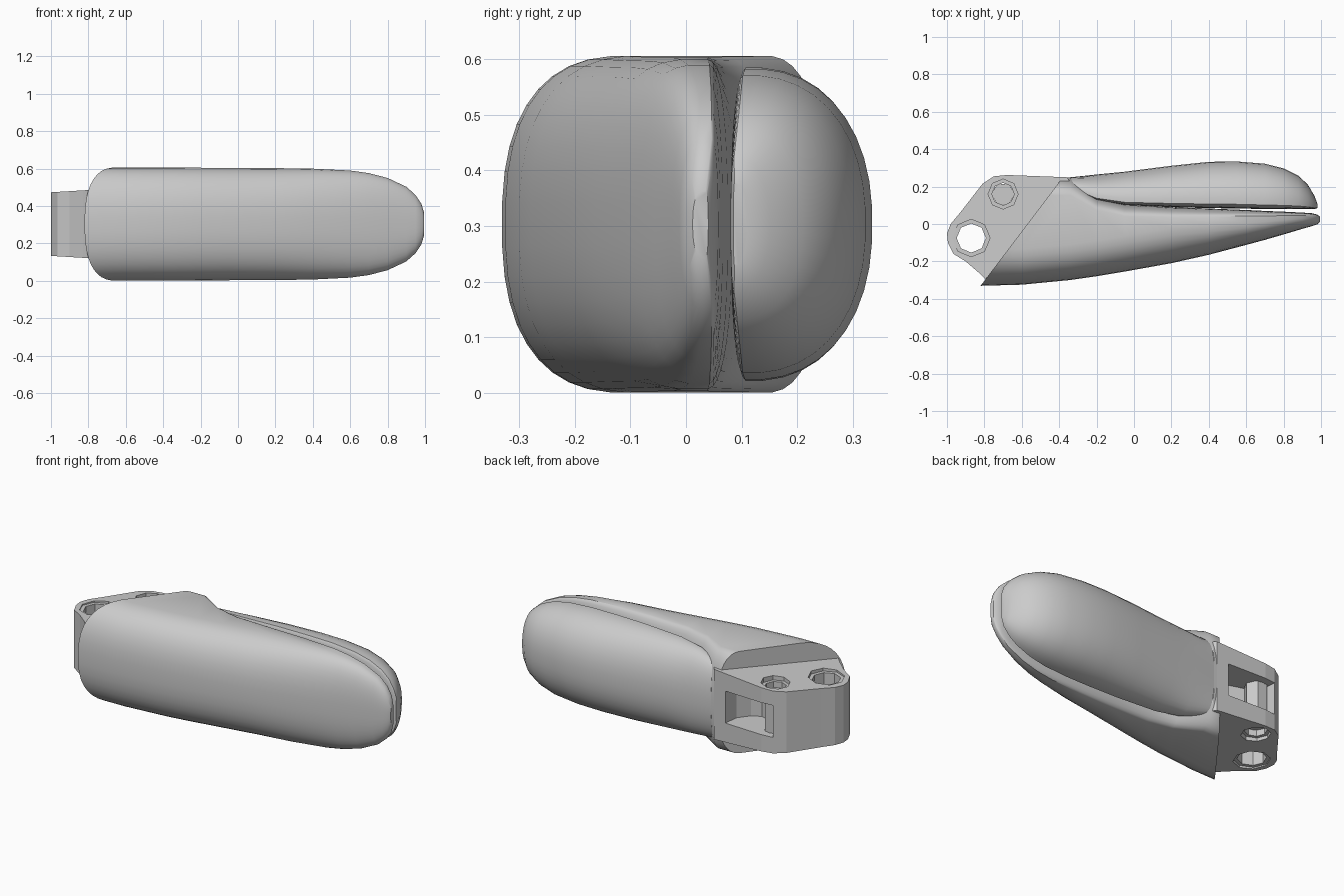
import bpy, bmesh
from math import sin, cos, pi
from mathutils import Vector

cube = bpy.data.objects.get("Cube")
if cube:
    bpy.data.objects.remove(cube, do_unlink=True)

grey = bpy.data.materials.new("light_grey")
grey.use_nodes = True
grey.diffuse_color = (0.6, 0.6, 0.6, 1)
grey.node_tree.nodes["Principled BSDF"].inputs["Base Color"].default_value = (0.6, 0.6, 0.6, 1)

MID = 0.303   # height of the centre line
RING = 40


def finish(name, bm):
    bmesh.ops.recalc_face_normals(bm, faces=bm.faces)
    mesh = bpy.data.meshes.new(name)
    bm.to_mesh(mesh)
    bm.free()
    mesh.materials.append(grey)
    obj = bpy.data.objects.new(name, mesh)
    bpy.context.collection.objects.link(obj)
    return obj


def smooth(obj, angle):
    bpy.ops.object.select_all(action='DESELECT')
    obj.select_set(True)
    bpy.context.view_layer.objects.active = obj
    bpy.ops.object.shade_smooth_by_angle(angle=angle)


def section(bm, x, front, back, half, front_round, back_round, power):
    """Ring of vertices with separately rounded front and back edges."""
    ring = []
    for i in range(RING):
        a = 2 * pi * (i + 0.5) / RING
        c, s = cos(a), sin(a)
        depth = back_round if c > 0 else front_round
        base = back - back_round if c > 0 else front + front_round
        y = base + (1 if c > 0 else -1) * depth * abs(c) ** (2 / power)
        z = MID + (1 if s > 0 else -1) * half * abs(s) ** (2 / power)
        ring.append(bm.verts.new((x, y, z)))
    return ring


def loft(rings, bm):
    for a, b in zip(rings, rings[1:]):
        for i in range(RING):
            j = (i + 1) % RING
            bm.faces.new((a[i], a[j], b[j], b[i]))
    bm.faces.new(rings[0])
    bm.faces.new(rings[-1])


# Main shell: x, front y, back y, half height
bm = bmesh.new()
rings = []
for x, f, b, h in [(-0.9, -.333, .25, .302), (-0.6, -.325, .25, .303), (-0.34, -.3, .25, .303),
                   (-0.2, -.28, .15, .302), (-0.05, -.255, .105, .301), (0.2, -.21, .09, .3),
                   (0.4, -.165, .083, .297), (0.6, -.112, .075, .287), (0.7, -.085, .07, .273),
                   (0.8, -.056, .066, .247), (0.9, -.026, .061, .2), (0.95, -.012, .058, .155),
                   (0.98, -.002, .05, .11), (0.995, .012, .04, .06)]:
    width = b - f
    rings.append(section(bm, x, f, b, h, min(.22, .72 * width), min(.16, .2 * width), 2.5))
loft(rings, bm)
# Slanted cut where the hinge joins
cut = bmesh.ops.bisect_plane(bm, geom=bm.verts[:] + bm.edges[:] + bm.faces[:],
                             plane_co=(-0.82, -0.33, 0), plane_no=(-0.58, 0.44, 0), clear_outer=True)
bmesh.ops.holes_fill(bm, edges=[e for e in bm.edges if e.is_boundary])
smooth(finish("main_shell", bm), 0.6)

# Rounded pad behind the shell
bm = bmesh.new()
rings = []
for x, f, b, h in [(-0.34, .19, .25, .225), (-0.2, .125, .265, .255), (-0.05, .1, .28, .27),
                   (0.2, .09, .312, .28), (0.4, .085, .333, .282), (0.55, .083, .335, .28),
                   (0.7, .08, .323, .268), (0.8, .08, .298, .245), (0.88, .08, .258, .21),
                   (0.93, .08, .21, .17), (0.965, .08, .15, .12), (0.98, .085, .11, .075)]:
    width = b - f
    rings.append(section(bm, x, f, b, h, .1 * width, .88 * width, 2.25))
loft(rings, bm)
smooth(finish("finger_pad", bm), 0.6)


# Hinge block
def prism(name, outline, low, high):
    bm = bmesh.new()
    face = bm.faces.new([bm.verts.new((x, y, low)) for x, y in outline])
    moved = bmesh.ops.extrude_face_region(bm, geom=[face])["geom"]
    top = [v for v in moved if isinstance(v, bmesh.types.BMVert)]
    bmesh.ops.translate(bm, verts=top, vec=(0, 0, high - low))
    return finish(name, bm)


def disc(name, x, y, radius, low, high, sides=8):
    return prism(name, [(x + radius * cos(2 * pi * i / sides), y + radius * sin(2 * pi * i / sides))
                        for i in range(sides)], low, high)


block = prism("hinge_block", [(-.79, -.3), (-.83, -.26), (-.9, -.2), (-.965, -.16), (-.995, -.1),
                              (-1, -.05), (-.98, .0), (-.93, .06), (-.81, .215), (-.75, .255),
                              (-.68, .262), (-.36, .25), (-.32, .2), (-.6, -.2)], 0, 1)
for v in block.data.vertices:
    half = 0.17 + 0.06 * (v.co.x + 1)
    v.co.z = MID + (half if v.co.z > 0.5 else -half)

# Pin holes with wider recessed rims, and the slot open to the back
cutters = []
for x, y, radius, rim in [(-.87, -.075, .078, .1), (-.7, .16, .06, .08)]:
    cutters.append(disc("hole_cutter", x, y, radius, -0.1, 0.8))
    cutters.append(disc("rim_cutter", x, y, rim, MID + .165, 0.8))
    cutters.append(disc("rim_cutter", x, y, rim, -0.1, MID - .165))
cutters.append(prism("slot_cutter", [(-.76, .4), (-.74, .13), (-.55, .07), (-.45, .12), (-.42, .4)],
                     MID - .09, MID + .1))
for cutter in cutters:
    mod = block.modifiers.new("cut", 'BOOLEAN')
    mod.operation = 'DIFFERENCE'
    mod.solver = 'EXACT'
    mod.object = cutter
    cutter.hide_render = True
    cutter.hide_viewport = True
    cutter.display_type = 'WIRE'

# Pin seated in the smaller hole
disc("hinge_pin", -.7, .16, .063, MID - .13, MID + .13, 6)
